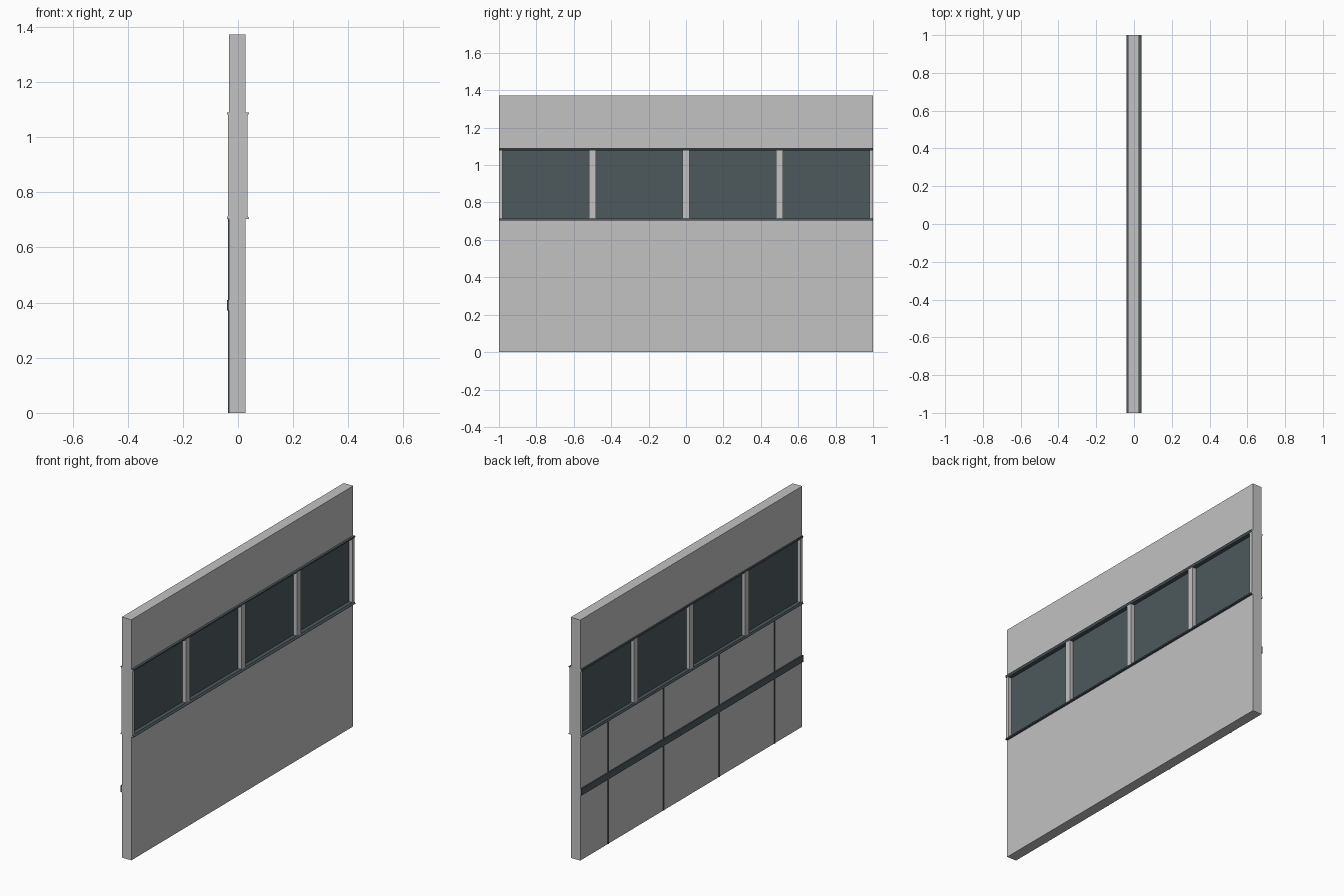
import bpy
import bmesh

cube = bpy.data.objects.get("Cube")
if cube:
    bpy.data.objects.remove(cube, do_unlink=True)


def make_material(name, rgb):
    mat = bpy.data.materials.new(name)
    mat.use_nodes = True
    color = (*rgb, 1.0)
    mat.diffuse_color = color
    mat.node_tree.nodes["Principled BSDF"].inputs["Base Color"].default_value = color
    return mat


GREY = make_material("light grey", (0.54, 0.54, 0.54))
SLATE = make_material("dark slate", (0.075, 0.1, 0.11))


def extrude_profile(name, profile, y0, y1, mat, end_mat=None):
    """Extrude an (x, z) outline along y; the ends may have their own colour."""
    bm = bmesh.new()
    face = bm.faces.new([bm.verts.new((x, y0, z)) for x, z in profile])
    result = bmesh.ops.extrude_face_region(bm, geom=[face])
    moved = [v for v in result["geom"] if isinstance(v, bmesh.types.BMVert)]
    bmesh.ops.translate(bm, verts=moved, vec=(0, y1 - y0, 0))
    bmesh.ops.recalc_face_normals(bm, faces=bm.faces)
    mesh = bpy.data.meshes.new(name)
    mesh.materials.append(mat)
    if end_mat:
        mesh.materials.append(end_mat)
        for f in bm.faces:
            f.material_index = int(abs(f.normal.y) > 0.9)
    bm.to_mesh(mesh)
    bm.free()
    obj = bpy.data.objects.new(name, mesh)
    bpy.context.collection.objects.link(obj)
    return obj


def box(name, x, y, z, mat):
    outline = [(x[0], z[0]), (x[1], z[0]), (x[1], z[1]), (x[0], z[1])]
    return extrude_profile(name, outline, y[0], y[1], mat)


HEIGHT = 1.372
SILL, HEAD = 0.703, 1.09      # outer edges of the window strip
WALL = (-0.033, 0.027)
FULL = (-1.0, 1.0)

# Solid wall below and above the window strip
box("lower_wall", WALL, FULL, (0, SILL), GREY)
box("upper_wall", WALL, FULL, (HEAD, HEIGHT), GREY)

# Recessed glazing
box("window_glass", (-0.016, 0.012), (-0.99, 0.99), (SILL + 0.005, HEAD - 0.005), SLATE)

# Mullions, half width at both ends
for i in range(5):
    y = -1 + i * 0.5
    span = (max(y - 0.018, -1), min(y + 0.018, 1))
    box(f"mullion_{i + 1}", (-0.036, 0.034), span, (SILL + 0.009, HEAD - 0.009), GREY)

# Sill and head rails, bevelled towards the glass
for name, z, up in (("window_sill", SILL, 1), ("window_head", HEAD, -1)):
    lip, inner = z + up * 0.004, z + up * 0.013
    outline = [(-0.04, z), (0.04, z), (0.04, lip), (0.034, inner),
               (-0.036, inner), (-0.04, lip)]
    extrude_profile(name, outline, *FULL, SLATE, GREY)

# Panel joints and the horizontal strip on the right-hand face
for i in range(4):
    y = -0.75 + i * 0.5
    box(f"panel_joint_{i + 1}", (-0.036, -0.032), (y - 0.004, y + 0.004), (0, SILL), SLATE)
box("horizontal_strip", (-0.04, -0.032), FULL, (0.372, 0.41), SLATE)
